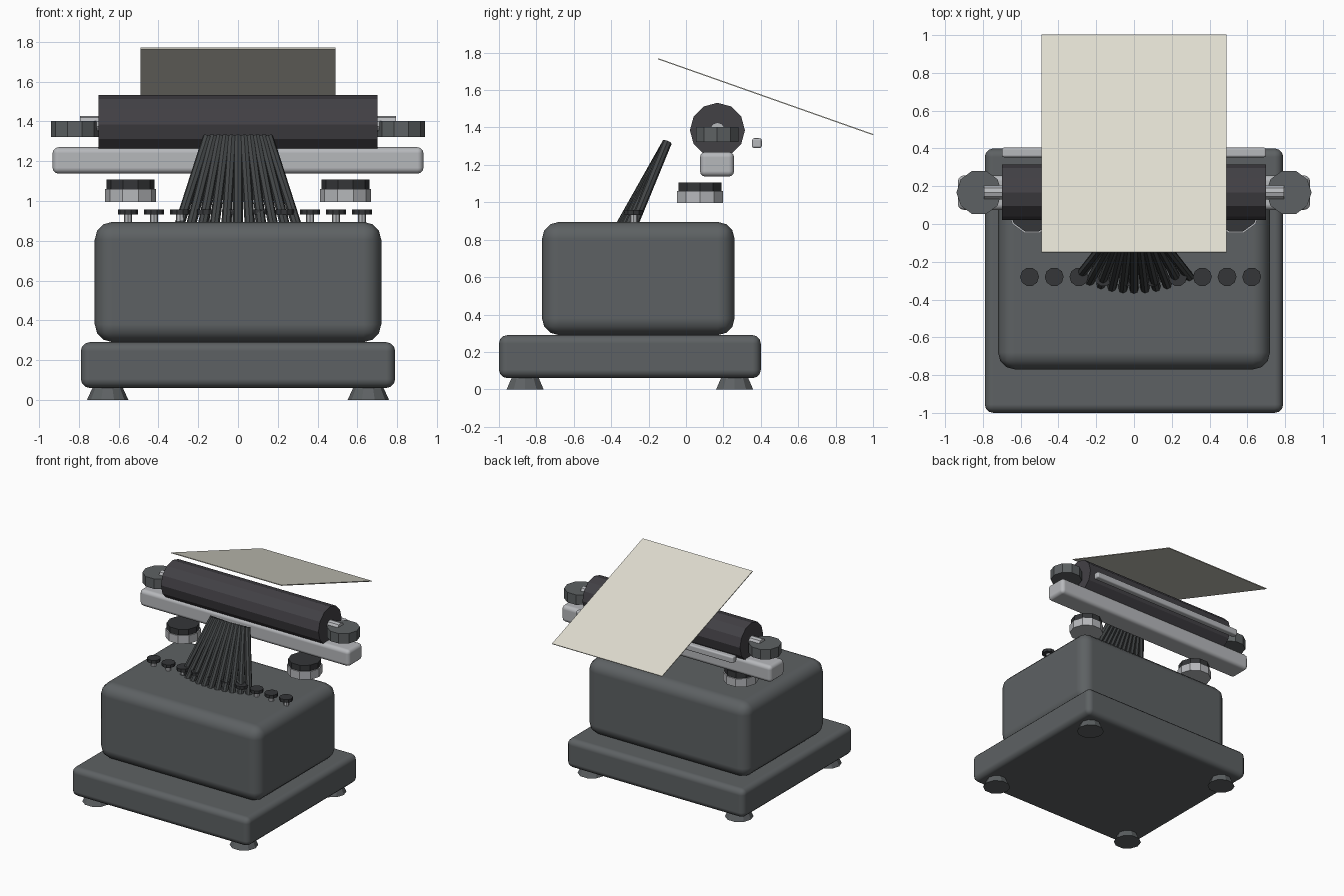
import bpy, math
from mathutils import Vector

if "Cube" in bpy.data.objects:
    bpy.data.objects.remove(bpy.data.objects["Cube"])


def material(name, rgb):
    m = bpy.data.materials.new(name)
    m.diffuse_color = (*rgb, 1)
    m.use_nodes = True
    m.node_tree.nodes["Principled BSDF"].inputs["Base Color"].default_value = m.diffuse_color
    return m


ENAMEL = material("grey_enamel", (0.11, 0.12, 0.125))
RUBBER = material("dark_rubber", (0.055, 0.052, 0.06))
KEYCAP = material("key_black", (0.035, 0.037, 0.04))
STEEL = material("steel", (0.055, 0.06, 0.062))
CHROME = material("chrome", (0.47, 0.48, 0.5))
PAPER = material("paper", (0.75, 0.73, 0.64))


def add(name, verts, faces, mat):
    me = bpy.data.meshes.new(name)
    me.from_pydata(verts, [], faces)
    me.materials.append(mat)
    ob = bpy.data.objects.new(name, me)
    bpy.context.collection.objects.link(ob)
    return ob


def box(name, lo, hi, mat, bevel=0.0, segments=3):
    """Box between two corners, origin at its centre, optionally rounded."""
    c = (Vector(lo) + Vector(hi)) / 2
    h = (Vector(hi) - Vector(lo)) / 2
    verts = [(x * h.x, y * h.y, z * h.z)
             for x in (-1, 1) for y in (-1, 1) for z in (-1, 1)]
    faces = [(0, 1, 3, 2), (4, 6, 7, 5), (0, 4, 5, 1),
             (2, 3, 7, 6), (0, 2, 6, 4), (1, 5, 7, 3)]
    ob = add(name, verts, faces, mat)
    ob.location = c
    if bevel:
        b = ob.modifiers.new("round_edges", "BEVEL")
        b.width, b.segments, b.harden_normals = bevel, segments, True
        ob.data.polygons.foreach_set("use_smooth", [True] * 6)
    return ob


def rod(name, p0, p1, r0, r1, mat, sides=10):
    """Flat-sided cylinder or cone between two points."""
    p0, p1 = Vector(p0), Vector(p1)
    d = (p1 - p0).normalized()
    side = Vector((0, 0, 1)) if abs(d.x) > 0.9 else Vector((1, 0, 0))
    u = (side - d * side.dot(d)).normalized()
    v = d.cross(u)
    verts = []
    for p, r in ((p0, r0), (p1, r1)):
        for i in range(sides):
            a = 2 * math.pi * i / sides
            verts.append(p + (u * math.cos(a) + v * math.sin(a)) * r)
    n = sides
    faces = [(i, (i + 1) % n, n + (i + 1) % n, n + i) for i in range(n)]
    faces += [tuple(reversed(range(n))), tuple(range(n, 2 * n))]
    return add(name, verts, faces, mat)


# base and body
box("base", (-0.79, -1.0, 0.06), (0.79, 0.4, 0.29), ENAMEL, 0.045)
box("body", (-0.72, -0.77, 0.29), (0.72, 0.26, 0.895), ENAMEL, 0.09)

# feet, ribbon spools and platen knobs, mirrored left and right
for s, side in ((-1, "left"), (1, "right")):
    for y, end in ((-0.86, "front"), (0.26, "back")):
        rod(f"foot_{end}_{side}", (s * 0.655, y, 0), (s * 0.655, y, 0.07),
            0.104, 0.072, ENAMEL)
    rod(f"spool_{side}", (s * 0.54, 0.075, 0.995), (s * 0.54, 0.075, 1.06),
        0.129, 0.129, CHROME)
    rod(f"spool_cap_{side}", (s * 0.54, 0.075, 1.06), (s * 0.54, 0.075, 1.107),
        0.12, 0.12, KEYCAP)
    rod(f"platen_knob_{side}", (s * 0.82, 0.167, 1.322), (s * 0.82, 0.167, 1.402),
        0.12, 0.12, ENAMEL)

# carriage, platen roller and rear rail
box("carriage", (-0.932, 0.075, 1.137), (0.932, 0.257, 1.27), CHROME, 0.03)
rod("platen", (-0.7, 0.168, 1.385), (0.7, 0.168, 1.385), 0.147, 0.147, RUBBER, 12)
rod("platen_shaft", (-0.795, 0.168, 1.387), (0.795, 0.168, 1.387), 0.04, 0.04, CHROME)
box("paper_rail", (-0.7, 0.353, 1.29), (0.7, 0.405, 1.343), CHROME, 0.012, 2)

# tilted sheet of paper
sheet = box("paper_sheet", (-0.489, 0.426 - 0.61, 1.5615), (0.489, 0.426 + 0.61, 1.5675), PAPER)
sheet.rotation_euler.x = -math.atan2(0.405, 1.148)

# single row of round keys on stems
for i in range(10):
    x = -0.553 + i * 0.1307
    rod(f"key_stem_{i}", (x, -0.28, 0.88), (x, -0.28, 0.94), 0.02, 0.02, CHROME, 8)
    rod(f"key_{i}", (x, -0.28, 0.933), (x, -0.28, 0.958), 0.05, 0.05, KEYCAP)

# fan of type bars rising toward the platen
BARS = 11
for i in range(BARS):
    t = 2 * i / (BARS - 1) - 1
    foot = Vector((0.288 * t, -0.338 + 0.065 * t * t, 0.9))
    tip = Vector((0.152 * t, -0.1, 1.322))
    rod(f"type_bar_{i}", foot + (foot - tip) * 0.08, tip, 0.025, 0.025, STEEL, 8)
